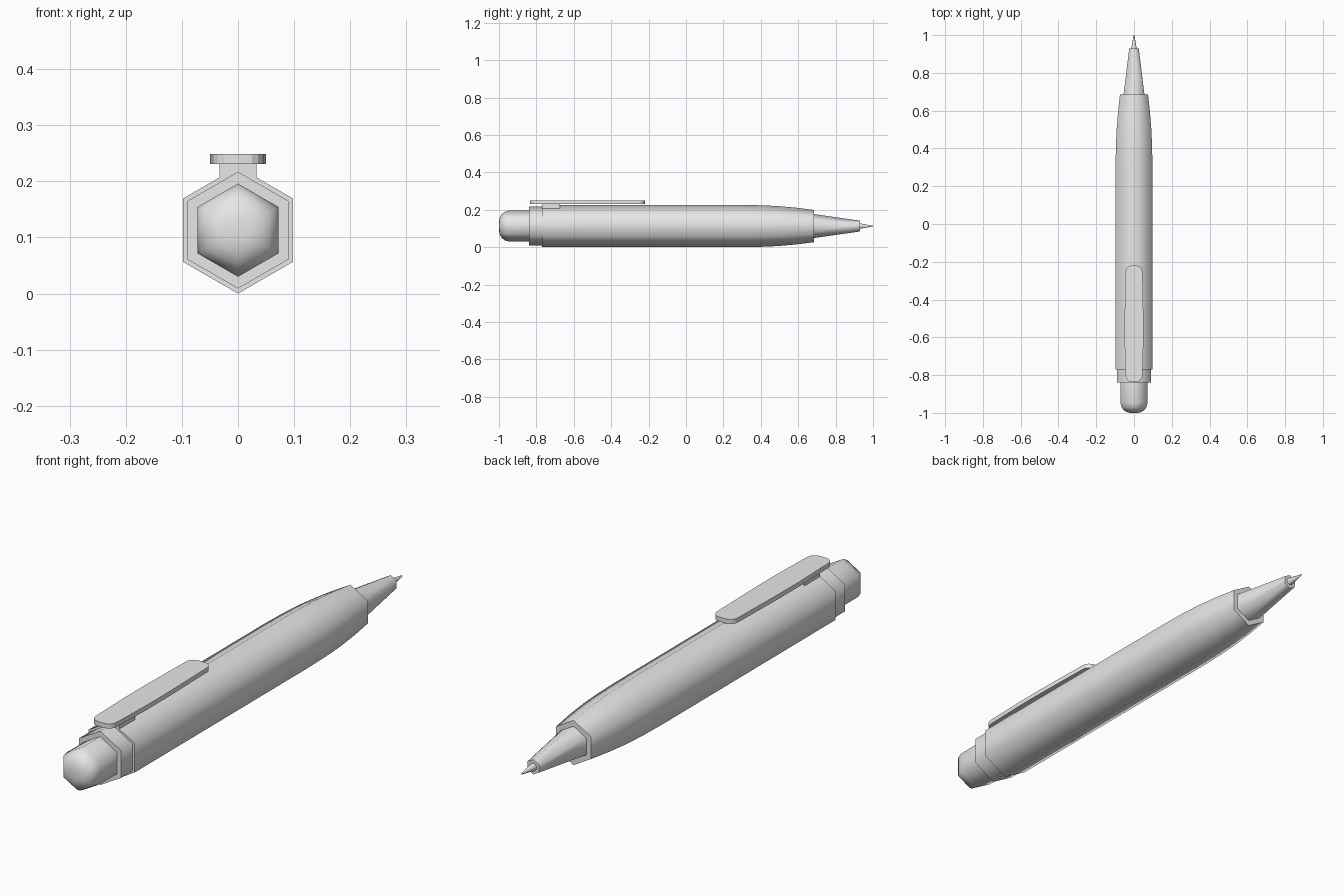
import bpy
import bmesh
from math import cos, sin, pi, radians
from mathutils import Vector

if "Cube" in bpy.data.objects:
    bpy.data.objects.remove(bpy.data.objects["Cube"], do_unlink=True)

AXIS_Z = 0.113

grey = bpy.data.materials.new("plain_grey")
grey.use_nodes = True
grey.diffuse_color = (0.8, 0.8, 0.8, 1)
grey.node_tree.nodes["Principled BSDF"].inputs["Base Color"].default_value = (0.8, 0.8, 0.8, 1)


def finish(name, bm, angle):
    bmesh.ops.recalc_face_normals(bm, faces=bm.faces)
    mesh = bpy.data.meshes.new(name)
    bm.to_mesh(mesh)
    bm.free()
    mesh.materials.append(grey)
    obj = bpy.data.objects.new(name, mesh)
    bpy.context.collection.objects.link(obj)
    bpy.ops.object.select_all(action="DESELECT")
    obj.select_set(True)
    bpy.context.view_layer.objects.active = obj
    bpy.ops.object.shade_smooth_by_angle(angle=radians(angle))
    return obj


def lathe(name, profile, sides=6):
    """Loft a regular polygon along y through (y, radius) stations."""
    bm = bmesh.new()
    rings = []
    for y, r in profile:
        angles = [pi / 2 + 2 * pi * i / sides for i in range(sides)]
        rings.append([bm.verts.new((r * cos(a), y, AXIS_Z + r * sin(a))) for a in angles])
    for a, b in zip(rings, rings[1:]):
        for i in range(sides):
            j = (i + 1) % sides
            bm.faces.new((a[i], a[j], b[j], b[i]))
    bm.faces.new(rings[0])
    bm.faces.new(rings[-1])
    return finish(name, bm, 65)


def slab(name, outline, z0, z1):
    """Extrude an xy outline from z0 up to z1."""
    bm = bmesh.new()
    face = bm.faces.new([bm.verts.new((x, y, z0)) for x, y in outline])
    top = bmesh.ops.extrude_face_region(bm, geom=[face], use_keep_orig=True)["geom"]
    verts = [v for v in top if isinstance(v, bmesh.types.BMVert)]
    bmesh.ops.translate(bm, verts=verts, vec=Vector((0, 0, z1 - z0)))
    return finish(name, bm, 20)


# Hexagonal barrel with tapered front end
lathe("barrel", [(-0.77, 0.113), (0.29, 0.113), (0.40, 0.111), (0.49, 0.107),
                 (0.59, 0.098), (0.685, 0.086)])

# Collar and rounded push button
lathe("collar", [(-0.84, 0.104), (-0.76, 0.104)])
lathe("push_button", [(-1.0, 0.022), (-0.996, 0.044), (-0.985, 0.064), (-0.968, 0.077),
                      (-0.945, 0.083), (-0.83, 0.083)])

# Nose cone and writing point
lathe("nose_cone", [(0.67, 0.066), (0.93, 0.029)])
lathe("writing_point", [(0.92, 0.016), (1.0, 0.002)], 12)

# Clip blade with rounded ends and a slight bulge, on its post
HALF_WIDTH, CORNER = 0.045, 0.032


def corner(sx, y_end, sy, start):
    cx, cy = sx * (HALF_WIDTH - CORNER), y_end - sy * CORNER
    angles = [start + pi / 2 * i / 4 for i in range(5)]
    return [(cx + CORNER * cos(a), cy + CORNER * sin(a)) for a in angles]


outline = (corner(1, -0.22, 1, 0) + corner(-1, -0.22, 1, pi / 2)
           + [(-0.05, -0.50), (-0.05, -0.62)]
           + corner(-1, -0.835, -1, pi) + corner(1, -0.835, -1, 1.5 * pi)
           + [(0.05, -0.62), (0.05, -0.50)])
slab("clip_blade", outline, 0.231, 0.249)
slab("clip_post", [(-0.033, -0.77), (0.033, -0.77), (0.033, -0.675), (-0.033, -0.675)],
     0.19, 0.232)
